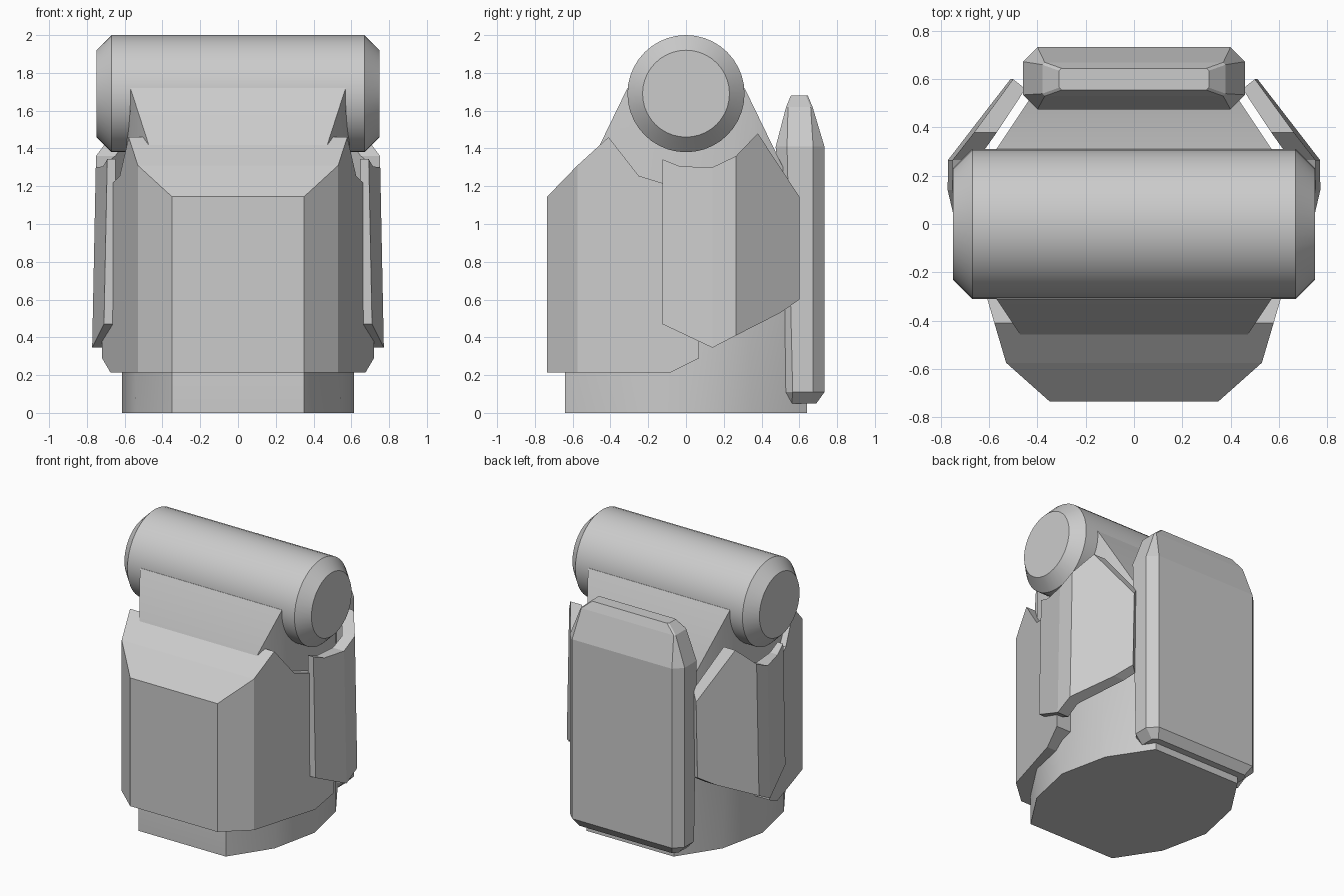
import bpy
import bmesh
import math

if "Cube" in bpy.data.objects:
    bpy.data.objects.remove(bpy.data.objects["Cube"], do_unlink=True)

grey = bpy.data.materials.new("plain_grey")
grey.use_nodes = True
grey.diffuse_color = (0.6, 0.6, 0.6, 1)
grey.node_tree.nodes["Principled BSDF"].inputs["Base Color"].default_value = grey.diffuse_color


def finish(name, bm):
    bmesh.ops.recalc_face_normals(bm, faces=bm.faces[:])
    mesh = bpy.data.meshes.new(name)
    bm.to_mesh(mesh)
    bm.free()
    mesh.materials.append(grey)
    obj = bpy.data.objects.new(name, mesh)
    bpy.context.collection.objects.link(obj)
    return obj


def activate(obj):
    bpy.ops.object.select_all(action='DESELECT')
    obj.select_set(True)
    bpy.context.view_layer.objects.active = obj


def smooth(obj, degrees):
    activate(obj)
    bpy.ops.object.shade_smooth_by_angle(angle=math.radians(degrees))


def hull(name, points):
    bm = bmesh.new()
    for p in points:
        bm.verts.new(p)
    result = bmesh.ops.convex_hull(bm, input=bm.verts[:])
    loose = [v for v in bm.verts if not v.link_faces]
    bmesh.ops.delete(bm, geom=loose, context='VERTS')
    bmesh.ops.dissolve_limit(bm, angle_limit=math.radians(1),
                             verts=bm.verts[:], edges=bm.edges[:])
    return finish(name, bm)


def prism(name, base, offset):
    bm = bmesh.new()
    face = bm.faces.new([bm.verts.new(p) for p in base])
    extruded = bmesh.ops.extrude_face_region(bm, geom=[face], use_keep_orig=True)
    moved = [g for g in extruded["geom"] if isinstance(g, bmesh.types.BMVert)]
    bmesh.ops.translate(bm, verts=moved, vec=offset)
    return finish(name, bm)


def plan_and_side(name, plan, side):
    """Solid shared by an (x, y) plan and a (y, z) side profile."""
    obj = prism(name, [(x, y, -1) for x, y in plan], (0, 0, 4))
    cutter = prism(name + "_cutter", [(-2, y, z) for y, z in side], (4, 0, 0))
    cutter.hide_render = True
    mod = obj.modifiers.new("profile", 'BOOLEAN')
    mod.operation = 'INTERSECT'
    mod.solver = 'EXACT'
    mod.object = cutter
    activate(obj)
    bpy.ops.object.modifier_apply(modifier=mod.name)
    bpy.data.objects.remove(cutter, do_unlink=True)
    return obj


# Core: ten-sided column that closes in to a rectangular saddle
right_half = [(0.35, -0.64), (0.54, -0.35), (0.615, 0), (0.54, 0.35), (0.35, 0.64)]
outline = right_half + [(-x, y) for x, y in reversed(right_half)]
core_points = [(x, y, z) for x, y in outline for z in (0, 1.04)]
core_points += [(x, y, 1.72) for x in (-0.57, 0.57) for y in (-0.31, 0.31)]
smooth(hull("core_body", core_points), 32)

# Front shell wrapping round to the sides
shell_half = [(0.35, -0.735), (0.53, -0.575), (0.72, 0.07)]
plan_and_side(
    "front_shell",
    shell_half + [(-x, y) for x, y in reversed(shell_half)],
    [(-0.735, 0.215), (-0.08, 0.215), (0.07, 0.29), (0.07, 1.15), (-0.12, 1.215),
     (-0.25, 1.255), (-0.41, 1.46), (-0.575, 1.31), (-0.735, 1.145)])

# Folded side plates, leaning out slightly towards the bottom
plates = plan_and_side(
    "side_plates",
    [(0.705, -0.125), (0.765, 0.14), (0.765, 0.265), (0.51, 0.6),
     (0.46, 0.56), (0.68, 0.24), (0.66, -0.125)],
    [(-0.13, 1.345), (-0.03, 1.305), (0.14, 1.3), (0.265, 1.36), (0.38, 1.48),
     (0.6, 1.145), (0.6, 0.6), (0.5, 0.53), (0.265, 0.41), (0.14, 0.345), (-0.125, 0.47)])
for v in plates.data.vertices:
    v.co.x += (0.7 - v.co.z) * 0.02
plates.modifiers.new("mirror", 'MIRROR')

# Crosswise barrel with chamfered ends
bm = bmesh.new()
sides = 40
rings = []
for x, r in ((-0.75, 0.23), (-0.67, 0.31), (0.67, 0.31), (0.75, 0.23)):
    angles = [math.tau * i / sides for i in range(sides)]
    rings.append([bm.verts.new((x, r * math.cos(a), 1.69 + r * math.sin(a))) for a in angles])
for a, b in zip(rings, rings[1:]):
    for i in range(sides):
        j = (i + 1) % sides
        bm.faces.new((a[i], a[j], b[j], b[i]))
bm.faces.new(rings[0])
bm.faces.new(rings[-1])
smooth(finish("barrel", bm), 30)


# Back pack: chamfered slab with cut upper corners
def ring(half_x, y0, y1, cut, z):
    pts = []
    for s in (-1, 1):
        pts += [(s * (half_x - cut), y0, z), (s * (half_x - cut), y1, z),
                (s * half_x, y0 + cut, z), (s * half_x, y1 - cut, z)]
    return pts


pack = ring(0.40, 0.53, 0.69, 0.03, 0.05) + ring(0.46, 0.505, 0.733, 0.06, 0.11)
pack += ring(0.46, 0.475, 0.733, 0.06, 1.41)
pack += ring(0.38, 0.53, 0.67, 0.01, 1.62) + ring(0.31, 0.555, 0.645, 0.01, 1.68)
hull("back_pack", pack)
